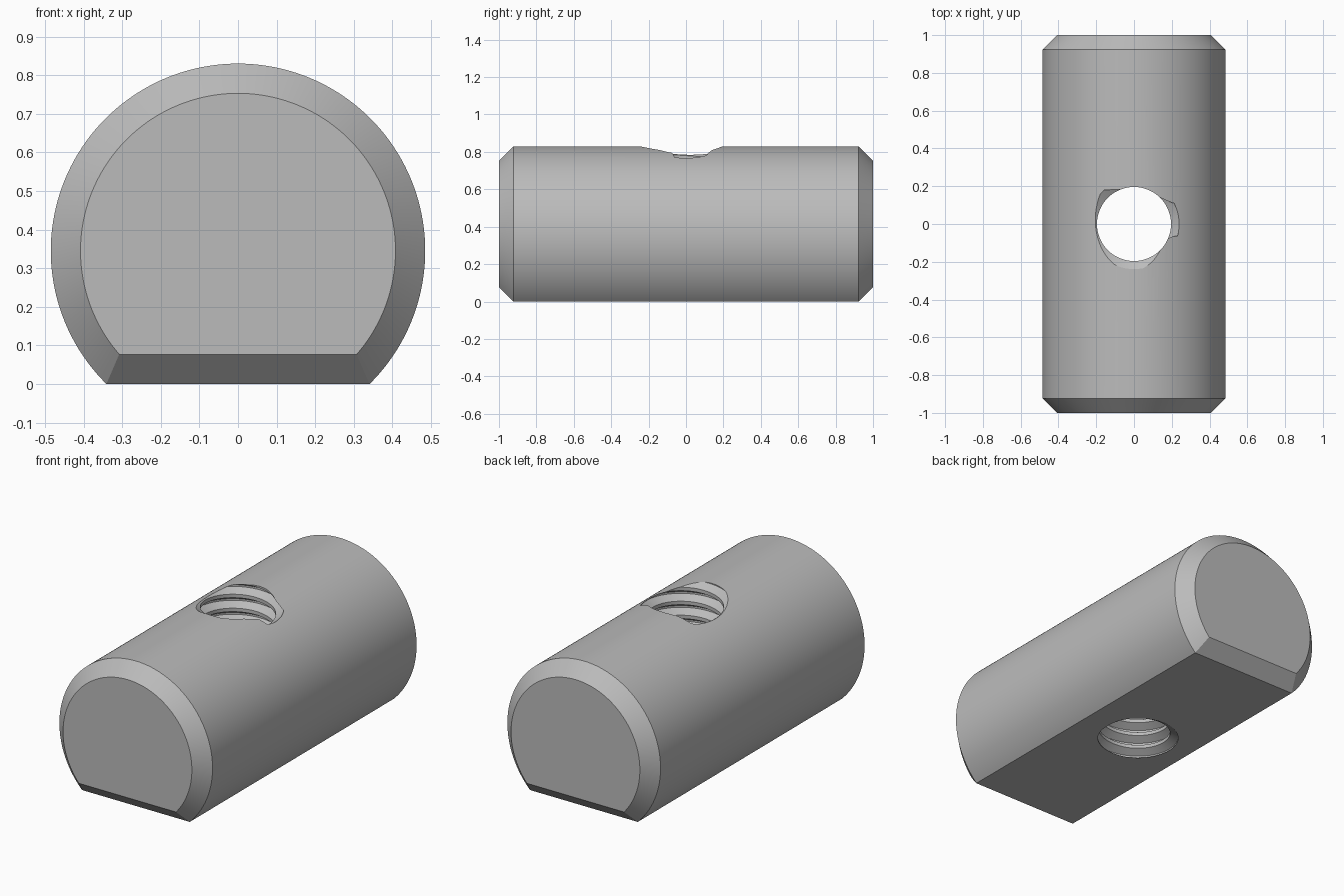
import bpy, bmesh, math
from math import sin, cos, pi, sqrt, asin

if "Cube" in bpy.data.objects:
    bpy.data.objects.remove(bpy.data.objects["Cube"])

CZ = 0.345                      # height of the barrel axis above the flat
steel = bpy.data.materials.new("plain steel grey")
steel.diffuse_color = (0.5, 0.5, 0.5, 1)
steel.use_nodes = True
steel.node_tree.nodes["Principled BSDF"].inputs["Base Color"].default_value = steel.diffuse_color


def make_object(name, bm):
    bmesh.ops.recalc_face_normals(bm, faces=bm.faces[:])
    mesh = bpy.data.meshes.new(name)
    bm.to_mesh(mesh)
    bm.free()
    mesh.materials.append(steel)
    obj = bpy.data.objects.new(name, mesh)
    bpy.context.collection.objects.link(obj)
    return obj


def barrel(segments=120):
    """Cylinder along y with a flat underside and chamfered ends."""
    bm = bmesh.new()
    rings = []
    for y, r, flat in ((-1, 0.408, 0.077), (-0.923, 0.485, 0),
                       (0.923, 0.485, 0), (1, 0.408, 0.077)):
        start = -asin((CZ - flat) / r)
        sweep = pi - 2 * start
        angles = [start + sweep * i / segments for i in range(segments + 1)]
        rings.append([bm.verts.new((r * cos(a), y, CZ + r * sin(a))) for a in angles])
    for a, b in zip(rings, rings[1:]):
        for i in range(len(a)):
            j = (i + 1) % len(a)
            bm.faces.new((a[i], a[j], b[j], b[i]))
    bm.faces.new(rings[0])
    bm.faces.new(rings[-1])
    return make_object("barrel_body", bm)


def thread_cutter(segments=64, pitch=0.08, turns=15, root_z=0.85):
    """Solid right-hand screw whose grid follows the helix."""
    profile = ((-0.375, 0.196), (-0.0625, 0.239), (0.0625, 0.239), (0.375, 0.196))
    m, rows = len(profile), len(profile) * turns
    z0 = root_z - 13 * pitch
    bm = bmesh.new()
    grid = {}
    for i in range(segments):
        a = 2 * pi * i / segments
        for row in range(rows + 1 + (m if i == 0 else 0)):
            offset, r = profile[row % m]
            z = z0 + pitch * (row // m + offset + i / segments)
            grid[i, row] = bm.verts.new((r * cos(a), r * sin(a), z))

    def v(i, row):              # after a full turn, join the next pitch up
        return grid[(0, row + m) if i == segments else (i, row)]

    for i in range(segments):
        for row in range(rows):
            bm.faces.new((v(i, row), v(i + 1, row), v(i + 1, row + 1), v(i, row + 1)))
    # close both stepped ends
    for row, z in ((0, z0 - 0.1), (rows, z0 + pitch * (turns + 1) + 0.1)):
        tip = bm.verts.new((0, 0, z))
        loop = [v(i, row) for i in range(segments)]
        loop += [v(0, row + k) for k in range(m, 0, -1)]
        for k in range(len(loop)):
            bm.faces.new((loop[k], loop[(k + 1) % len(loop)], tip))
    return make_object("thread_cutter", bm)


body = barrel()
cutter = thread_cutter()

# cut the threaded cross hole
mod = body.modifiers.new("threaded_hole", 'BOOLEAN')
mod.operation = 'DIFFERENCE'
mod.solver = 'EXACT'
mod.object = cutter
bpy.context.view_layer.objects.active = body
body.select_set(True)
bpy.ops.object.modifier_apply(modifier=mod.name)
bpy.data.objects.remove(cutter, do_unlink=True)
bpy.ops.object.shade_smooth_by_angle(angle=math.radians(25))
